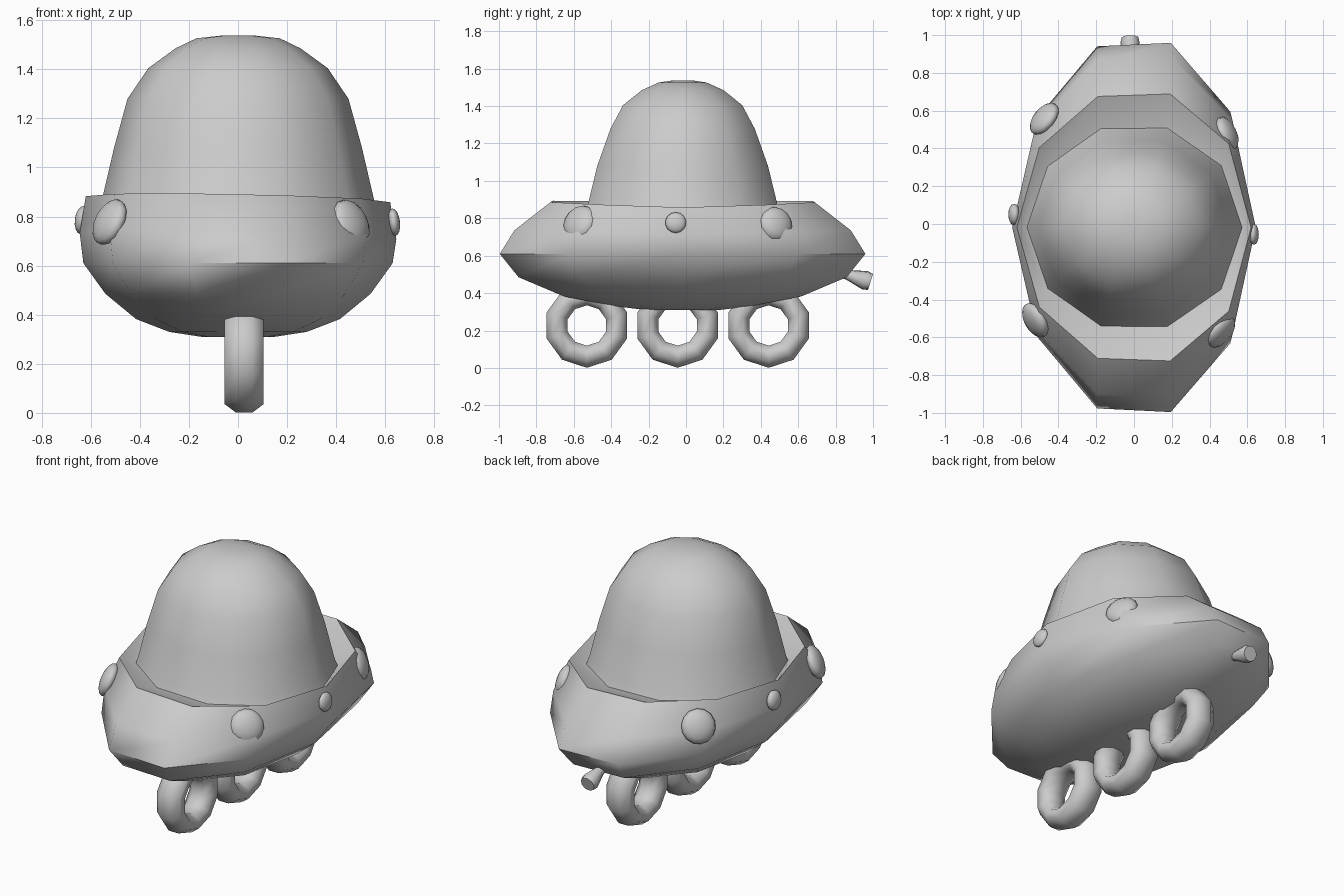
import bpy, bmesh, math
from mathutils import Vector

if "Cube" in bpy.data.objects:
    bpy.data.objects.remove(bpy.data.objects["Cube"])


def finish(name, bm, angle=50):
    bmesh.ops.recalc_face_normals(bm, faces=bm.faces[:])
    me = bpy.data.meshes.new(name)
    bm.to_mesh(me)
    bm.free()
    ob = bpy.data.objects.new(name, me)
    bpy.context.collection.objects.link(ob)
    bpy.ops.object.select_all(action='DESELECT')
    bpy.context.view_layer.objects.active = ob
    ob.select_set(True)
    bpy.ops.object.shade_smooth_by_angle(angle=math.radians(angle))
    return ob


def loft(rings, cy, sides=10):
    """Stack of elliptical rings (rx, ry, z), capped at both ends."""
    bm = bmesh.new()
    loops = []
    for rx, ry, z in rings:
        loops.append([bm.verts.new((rx * math.cos(t), cy + ry * math.sin(t), z))
                      for t in (2 * math.pi * i / sides for i in range(sides))])
    for a, b in zip(loops, loops[1:]):
        for i in range(sides):
            j = (i + 1) % sides
            bm.faces.new((a[i], a[j], b[j], b[i]))
    bm.faces.new(loops[0])
    bm.faces.new(loops[-1])
    return bm


# Hull: boat-like saucer with a raised rim and sunken deck
S = math.sin(math.radians(72))
hull = loft([(.15, .20 / S, .31), (.28, .36 / S, .33), (.415, .63 / S, .382),
             (.54, .87 / S, .485), (.63, .968 / S, .61), (.645, .89 / S, .74),
             (.62, .70 / S, .89), (.57, .535 / S, .835), (.45, .42 / S, .83)], -.018)
for v in hull.verts:
    v.co.y *= 1 + .05 * v.co.x
    if v.co.z > .7:   # rim dips a little amidships and to the right
        v.co.z -= .02 * max(0, 1 - abs(v.co.y) / .7) + .02 * v.co.x
finish("hull", hull)

# Dome with a small flare at the base
dome_profile = [(.572, .56, .81), (.555, .535, .865), (.505, .48, 1.08), (.45, .405, 1.28),
                (.365, .335, 1.405), (.255, .23, 1.485), (.17, .135, 1.526), (.06, .05, 1.538)]
finish("dome", loft(dome_profile, -.018))


# Ring-shaped wheels under the keel
def wheel(name, cy):
    bm = bmesh.new()
    n, m = 10, 8
    grid = []
    for i in range(n):
        t = -math.pi / 2 + 2 * math.pi * i / n
        row = []
        for k in range(m):
            p = 2 * math.pi * (k + .5) / m
            r = .167 + .064 * math.sin(p)
            row.append(bm.verts.new((.025 + .086 * math.cos(p),
                                     cy + r * math.cos(t), .227 + r * math.sin(t))))
        grid.append(row)
    for i in range(n):
        a, b = grid[i], grid[(i + 1) % n]
        for k in range(m):
            q = (k + 1) % m
            bm.faces.new((a[k], b[k], b[q], a[q]))
    finish(name, bm, 60)


for label, y in (("front", -.53), ("middle", -.045), ("rear", .442)):
    wheel(label + "_wheel", y)


# Flattened lamps around the hull
def lamp(name, loc, normal, radius, depth):
    bm = bmesh.new()
    bmesh.ops.create_uvsphere(bm, u_segments=14, v_segments=8, radius=1)
    rot = Vector(normal).to_track_quat('Z', 'Y')
    for v in bm.verts:
        v.co = rot @ Vector((v.co.x * radius, v.co.y * radius, v.co.z * depth)) + Vector(loc)
    finish(name, bm, 60)


lamp("front_right_lamp", (.46, -.57, .775), (.72, -.58, .4), .1, .045)
lamp("rear_right_lamp", (.492, .48, .77), (.85, .42, .3), .095, .045)
lamp("front_left_lamp", (-.523, -.51, .777), (-.8, -.45, .4), .1, .045)
lamp("rear_left_lamp", (-.475, .557, .775), (-.72, .58, .4), .1, .045)
lamp("right_side_lamp", (.635, -.055, .777), (1, 0, .12), .056, .025)
lamp("left_side_lamp", (-.635, .05, .785), (-1, 0, .12), .058, .03)

# Flared exhaust at the stern
nozzle = loft([(.022, .022, -.04), (.028, .028, .06), (.052, .052, .155), (.045, .045, .185)], 0, 9)
aim = Vector((0, .95, -.3)).to_track_quat('Z', 'Y')
for v in nozzle.verts:
    v.co = aim @ v.co + Vector((-.02, .81, .515))
finish("exhaust", nozzle)
